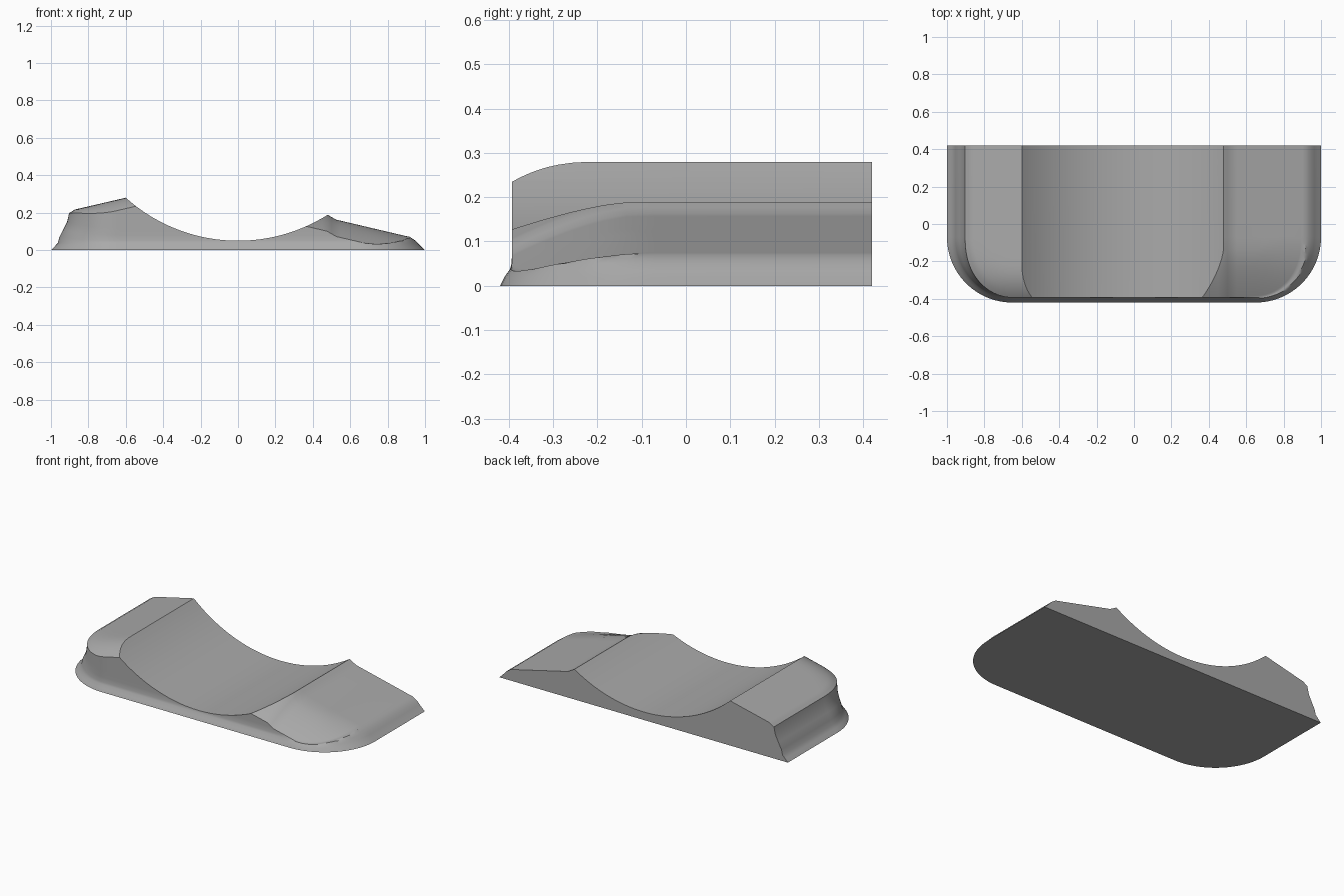
import bpy, bmesh, math
from mathutils import Vector

old = bpy.data.objects.get("Cube")
if old:
    bpy.data.objects.remove(old, do_unlink=True)

HALF_X, HALF_Y, CORNER = 1.0, 0.42, 0.35
CX, CY = HALF_X - CORNER, CORNER - HALF_Y
# Wall profiles as (inset, height), from the foot up to the rim
LEFT = [(0, 0), (.02, .02), (.037, .038), (.045, .07), (.066, .11), (.086, .15), (.097, .2)]
FRONT = [(0, 0), (.01, .02), (.022, .037), (.026, .05), (.027, .08), (.027, .12), (.027, .25)]
RIGHT = [(0, 0), (.02, .018), (.036, .034), (.05, .05), (.065, .06), (.08, .07), (.1, .075)]
TOP_STEPS = [.03, .07, .12, .18, .25, .33, .42, .52, .64, .8, 1]


def ramp(x):
    """Height of the sloping shoulder on either side of the scoop."""
    if x < 0:
        return .28 + (x + .6) * .232
    kink = min(max((.52 - x) / .04, 0), 1)
    return .165 - (x - .515) * .235 + .017 * kink


def drop(x, w, s, inset):
    """How far the shoulder falls away towards the rim."""
    lip = .012 * (1 - w) * max(0, 1 - s / .12) if x < 0 else 0
    reach, depth, power = (.22, .058, 2.5) if x < 0 else (.3, .09, 1.5)
    t = min(max((reach - inset) / (reach - .027), 0), 1)
    return lip + w * depth * t ** power


# Stations round the outline: position, outward direction, weight of front profile
stations = [(Vector((-HALF_X, HALF_Y)), Vector((-1, 0)), 0)]
ARC = 24
for i in range(ARC + 1):
    a = math.pi / 2 * i / ARC
    out = Vector((-math.cos(a), -math.sin(a)))
    t = i / ARC
    stations.append((Vector((-CX, CY)) + out * CORNER, out, t * t * (3 - 2 * t)))
corner_and_end = list(stations)
SPAN = 52
first_front = len(stations) - 1
for i in range(1, SPAN):
    stations.append((Vector((-CX + 2 * CX * i / SPAN, -HALF_Y)), Vector((0, -1)), 1))
last_front = len(stations)
for p, out, w in reversed(corner_and_end):
    stations.append((Vector((-p.x, p.y)), Vector((-out.x, out.y)), w))

# Loft the body
bm = bmesh.new()
columns = []
for p, out, w in stations:
    side = LEFT if p.x < 0 else RIGHT
    rim_in = side[-1][0] * (1 - w) + FRONT[-1][0] * w
    rim_at = p - out * rim_in
    rim_z = ramp(rim_at.x) - drop(rim_at.x, w, 0, rim_in)
    points = []
    for (d0, z0), (d1, z1) in zip(side[:-1], FRONT[:-1]):
        d, z = d0 * (1 - w) + d1 * w, z0 * (1 - w) + z1 * w
        q = p - out * d
        points.append((q.x, q.y, min(z, rim_z)))
    points.append((rim_at.x, rim_at.y, rim_z))
    for s in TOP_STEPS:
        d = rim_in + (CORNER - rim_in) * s
        q = p - out * d
        points.append((q.x, q.y, ramp(q.x) - drop(q.x, w, s, d)))
    columns.append([bm.verts.new(v) for v in points])

for a, b in zip(columns, columns[1:]):
    for j in range(len(a) - 1):
        bm.faces.new((a[j], b[j], b[j + 1], a[j + 1]))
bm.faces.new([c[0] for c in reversed(columns)])

# Carry the inner part of the shoulders straight to the back
inner = [c[-1] for c in columns[first_front:last_front + 1]]
back = [bm.verts.new((v.co.x, HALF_Y, v.co.z)) for v in inner]
for i in range(len(inner) - 1):
    bm.faces.new((inner[i], inner[i + 1], back[i + 1], back[i]))
bmesh.ops.remove_doubles(bm, verts=bm.verts, dist=1e-5)

# Close the flat back
rim = [e for e in bm.edges if e.is_boundary]
bmesh.ops.holes_fill(bm, edges=rim, sides=0)
bmesh.ops.recalc_face_normals(bm, faces=bm.faces)

mesh = bpy.data.meshes.new("cradle_body")
bm.to_mesh(mesh)
bm.free()
body = bpy.data.objects.new("cradle_body", mesh)
bpy.context.collection.objects.link(body)

# Scoop out the round trough
SCOOP = .8976
bpy.ops.mesh.primitive_cylinder_add(vertices=192, radius=SCOOP, depth=2,
                                    location=(0, 0, SCOOP + .05), rotation=(math.pi / 2, 0, 0))
cutter = bpy.context.object
cutter.name = "scoop_cutter"
cutter.hide_render = True
mod = body.modifiers.new("scoop", 'BOOLEAN')
mod.operation, mod.solver, mod.object = 'DIFFERENCE', 'EXACT', cutter
bpy.ops.object.select_all(action='DESELECT')
body.select_set(True)
bpy.context.view_layer.objects.active = body
bpy.ops.object.modifier_apply(modifier=mod.name)
bpy.data.objects.remove(cutter, do_unlink=True)

# Plain grey finish
grey = bpy.data.materials.new("plain_grey")
grey.use_nodes = True
colour = (.4, .4, .4, 1)
grey.diffuse_color = colour
grey.node_tree.nodes["Principled BSDF"].inputs["Base Color"].default_value = colour
body.data.materials.clear()
body.data.materials.append(grey)
bpy.ops.object.shade_smooth_by_angle(angle=math.radians(30))
